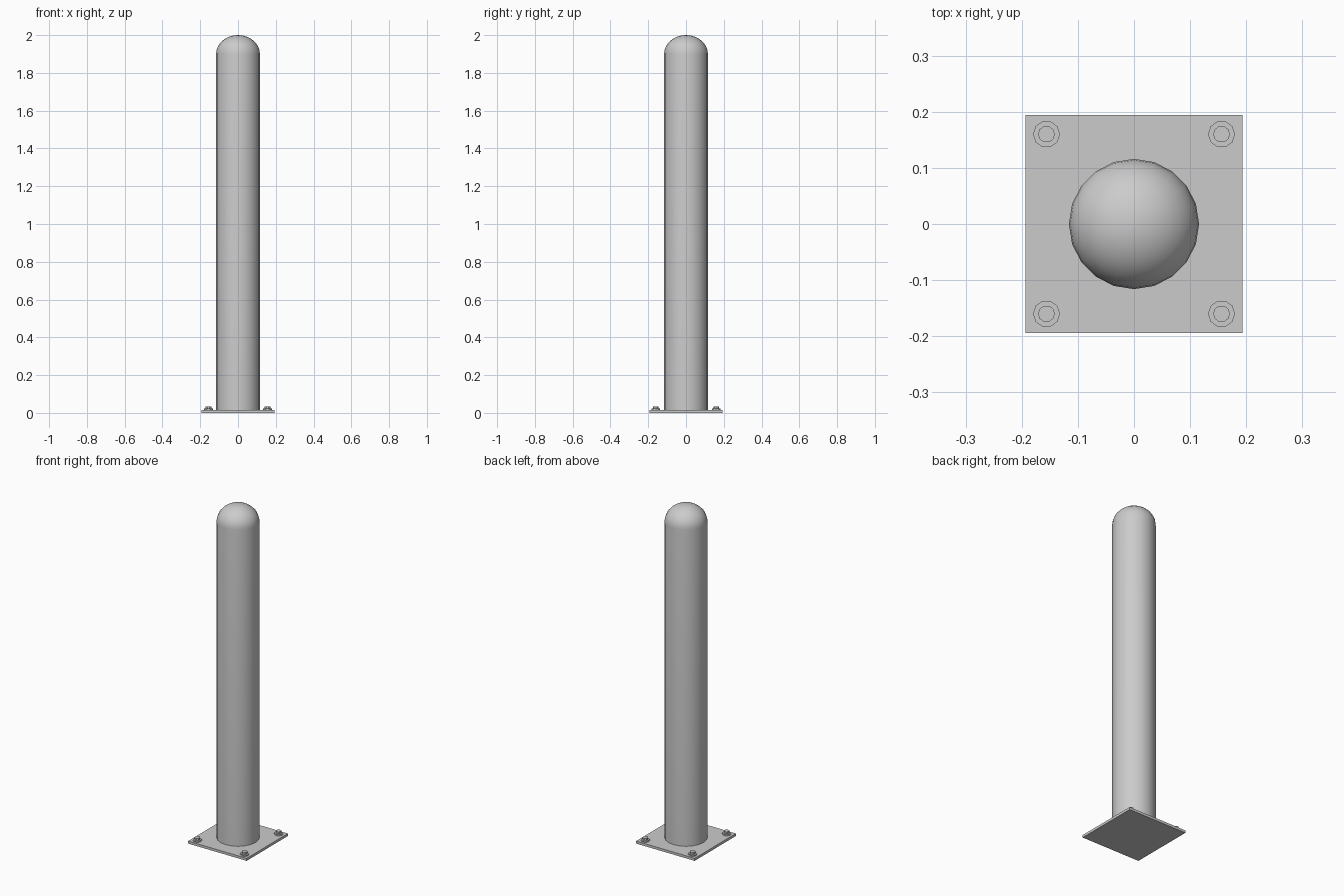
import bpy
import bmesh
import math

if "Cube" in bpy.data.objects:
    bpy.data.objects.remove(bpy.data.objects["Cube"], do_unlink=True)

grey = bpy.data.materials.new("light grey metal")
grey.use_nodes = True
colour = (0.6, 0.6, 0.6, 1)
grey.diffuse_color = colour
grey.node_tree.nodes["Principled BSDF"].inputs["Base Color"].default_value = colour


def lathe(name, profile, sides, location=(0, 0, 0), smooth=False):
    """Spin a closed (radius, height) profile about z."""
    bm = bmesh.new()
    verts = [bm.verts.new((r, 0, z)) for r, z in profile]
    edges = [bm.edges.new(pair) for pair in zip(verts, verts[1:])]
    bmesh.ops.spin(bm, geom=verts + edges, cent=(0, 0, 0), axis=(0, 0, 1),
                   angle=math.tau, steps=sides, use_duplicate=False)
    bmesh.ops.remove_doubles(bm, verts=bm.verts, dist=0.0001)
    bmesh.ops.recalc_face_normals(bm, faces=bm.faces)
    mesh = bpy.data.meshes.new(name)
    bm.to_mesh(mesh)
    bm.free()
    mesh.materials.append(grey)
    obj = bpy.data.objects.new(name, mesh)
    obj.location = location
    bpy.context.collection.objects.link(obj)
    if smooth:
        bpy.ops.object.select_all(action="DESELECT")
        obj.select_set(True)
        bpy.context.view_layer.objects.active = obj
        bpy.ops.object.shade_smooth_by_angle(angle=math.radians(40))
    return obj


# Base plate
PLATE_TOP = 0.015
bpy.ops.mesh.primitive_cube_add(size=1, location=(0, 0, PLATE_TOP / 2))
plate = bpy.context.object
plate.name = "base_plate"
plate.scale = (0.386, 0.388, PLATE_TOP)
plate.data.materials.append(grey)

# Post with domed top
RADIUS, DOME, RINGS = 0.116, 0.1, 8
profile = [(0, PLATE_TOP), (RADIUS, PLATE_TOP)]
for i in range(RINGS + 1):
    a = math.pi / 2 * i / RINGS
    profile.append((RADIUS * math.cos(a), 2 - DOME + DOME * math.sin(a)))
lathe("post", profile, 20, smooth=True)

# Anchor bolts: a washer and a taller stud at each corner
for side, x in (("right", -0.156), ("left", 0.156)):
    for end, y in (("front", -0.16), ("back", 0.16)):
        for part, r, top, n in (("washer", 0.024, 0.022, 10), ("bolt", 0.015, 0.035, 10)):
            lathe(f"{end}_{side}_{part}", [(0, PLATE_TOP), (r, PLATE_TOP), (r, top), (0, top)],
                  n, (x, y, 0))
